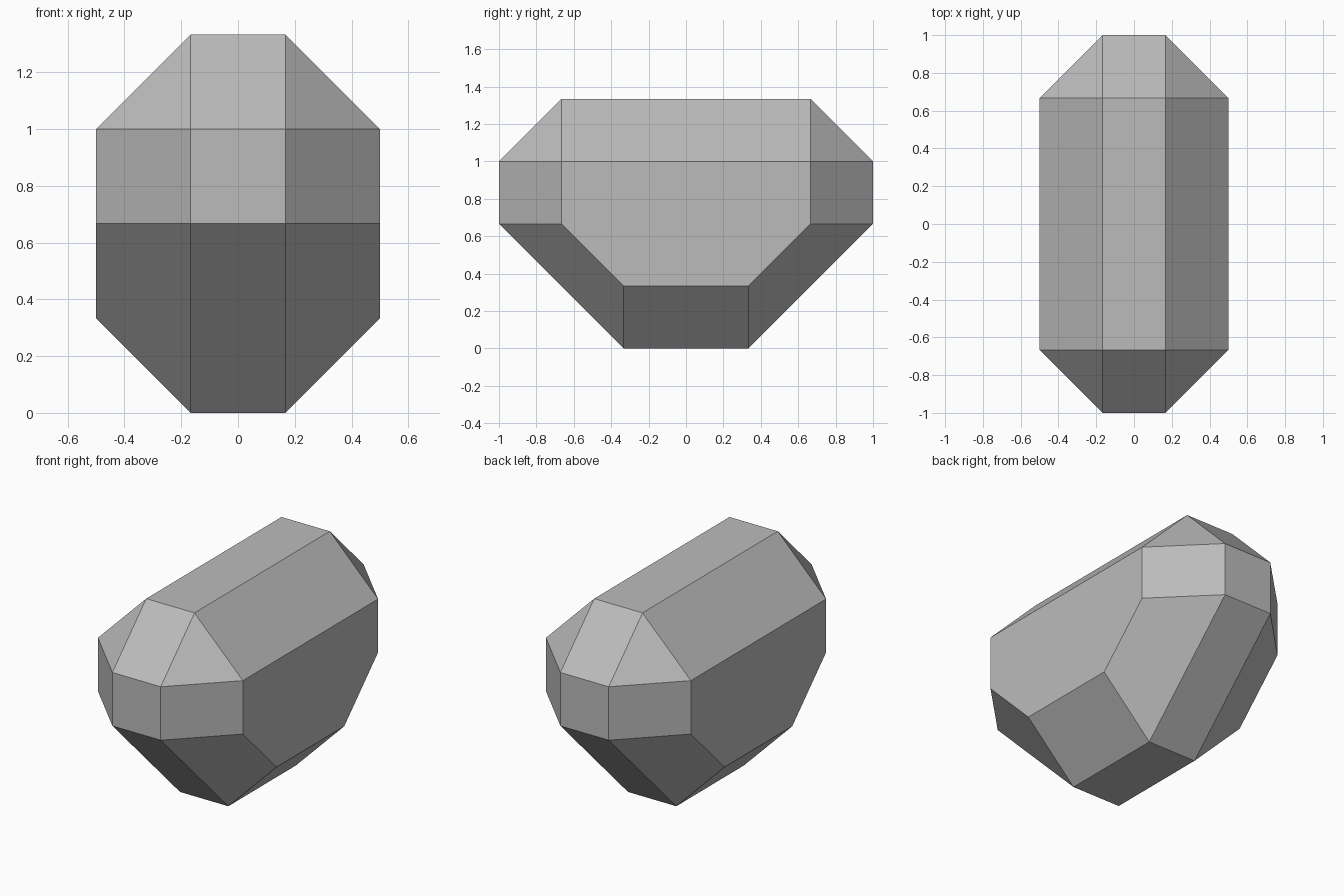
import bpy, bmesh, math

cube = bpy.data.objects.get("Cube")
if cube:
    bpy.data.objects.remove(cube, do_unlink=True)

U = 1 / 3  # facet unit

# Single grey material
grey = bpy.data.materials.new("stone_grey")
grey.use_nodes = True
colour = (0.5, 0.5, 0.5, 1)
grey.diffuse_color = colour
grey.node_tree.nodes["Principled BSDF"].inputs["Base Color"].default_value = colour

# Half profiles (y, z) in facet units: broad centre slab and smaller flank
profiles = {
    0.5: [(1, 0), (3, 2), (3, 3), (2, 4)],
    1.5: [(1, 1), (2, 2), (2, 3)],
}

# Faceted body wrapped around the mirrored profiles
bm = bmesh.new()
for x, points in profiles.items():
    for y, z in points:
        for sx in (-1, 1):
            for sy in (-1, 1):
                bm.verts.new((sx * x * U, sy * y * U, z * U))
bmesh.ops.convex_hull(bm, input=bm.verts[:])
bmesh.ops.dissolve_limit(bm, angle_limit=math.radians(1),
                         verts=bm.verts[:], edges=bm.edges[:])
bmesh.ops.recalc_face_normals(bm, faces=bm.faces[:])

mesh = bpy.data.meshes.new("faceted_body")
bm.to_mesh(mesh)
bm.free()
mesh.materials.append(grey)
body = bpy.data.objects.new("faceted_body", mesh)
bpy.context.collection.objects.link(body)
